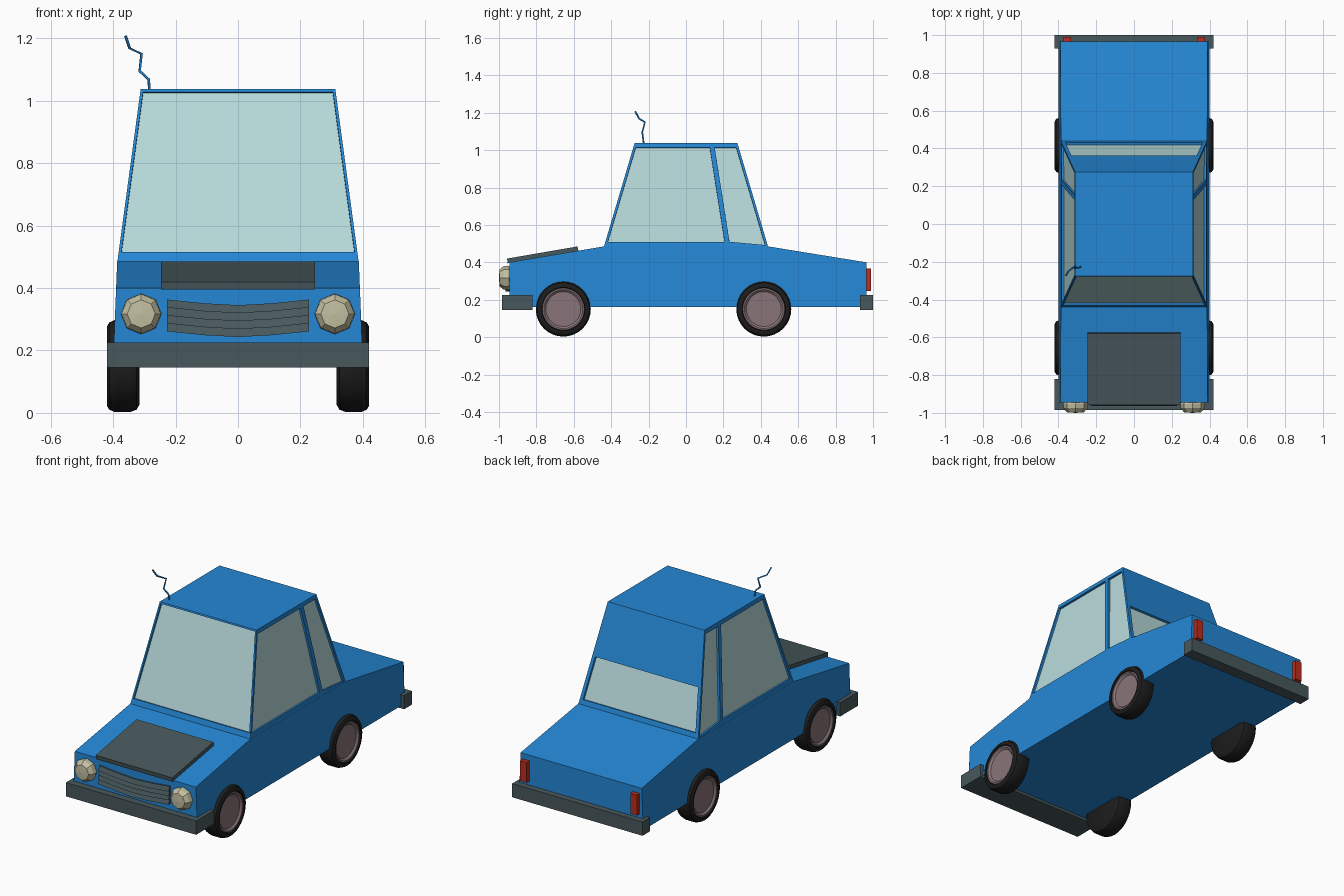
import bpy, bmesh, math
from mathutils import Vector

if "Cube" in bpy.data.objects:
    bpy.data.objects.remove(bpy.data.objects["Cube"])


def material(name, rgb):
    m = bpy.data.materials.new(name)
    m.diffuse_color = (*rgb, 1)
    m.use_nodes = True
    m.node_tree.nodes["Principled BSDF"].inputs["Base Color"].default_value = m.diffuse_color
    return m


BLUE = material("blue_paint", (0.018, 0.245, 0.67))
GLASS = material("pale_glass", (0.48, 0.71, 0.715))
GREY = material("dark_grey_trim", (0.065, 0.098, 0.107))
LAMP = material("cream_lamp", (0.54, 0.52, 0.355))
TYRE = material("black_rubber", (0.012, 0.012, 0.012))
HUB = material("mauve_hub", (0.25, 0.178, 0.188))
RED = material("red_lamp", (0.5, 0.028, 0.014))


def finish(bm, name, *mats, smooth=False):
    bmesh.ops.recalc_face_normals(bm, faces=bm.faces)
    me = bpy.data.meshes.new(name)
    bm.to_mesh(me)
    bm.free()
    for m in mats:
        me.materials.append(m)
    ob = bpy.data.objects.new(name, me)
    bpy.context.collection.objects.link(ob)
    if smooth:
        bpy.ops.object.select_all(action='DESELECT')
        ob.select_set(True)
        bpy.context.view_layer.objects.active = ob
        bpy.ops.object.shade_smooth_by_angle(angle=math.radians(35))
    return ob


def bridge(bm, a, b):
    """Close two matching point loops into a solid."""
    va = [bm.verts.new(p) for p in a]
    vb = [bm.verts.new(p) for p in b]
    bm.faces.new(va)
    bm.faces.new(vb[::-1])
    for i in range(len(va)):
        j = (i + 1) % len(va)
        bm.faces.new((va[i], vb[i], vb[j], va[j]))


def side_profile(bm, pts, width):
    """Side outline (y, z) spanned across x, half width depending on z."""
    bridge(bm, [(-width(z), y, z) for y, z in pts], [(width(z), y, z) for y, z in pts])


def box(name, x0, x1, y0, y1, z0, z1, mat):
    bm = bmesh.new()
    side_profile(bm, [(y0, z0), (y0, z1), (y1, z1), (y1, z0)], lambda z: (x1 - x0) / 2)
    bmesh.ops.translate(bm, verts=bm.verts, vec=((x0 + x1) / 2, 0, 0))
    return finish(bm, name, mat)


def lathe(name, profile, n, place, mat, smooth):
    """Rings of (axial, radius); place maps (axial, u, v) to a position."""
    bm = bmesh.new()
    rings = []
    for a, r in profile:
        if r == 0:
            rings.append([bm.verts.new(place(a, 0, 0))] * n)
        else:
            rings.append([bm.verts.new(place(a, r * math.cos(2 * math.pi * k / n),
                                             r * math.sin(2 * math.pi * k / n))) for k in range(n)])
    for p, q in zip(rings, rings[1:]):
        for k in range(n):
            j = (k + 1) % n
            bm.faces.new(list(dict.fromkeys((p[k], p[j], q[j], q[k]))))
    return finish(bm, name, mat, smooth=smooth)


# Lower body
bm = bmesh.new()
side_profile(bm, [(-0.945, 0.16), (-0.945, 0.40), (-0.44, 0.485), (0.44, 0.485),
                  (0.965, 0.40), (0.965, 0.16)], lambda z: 0.40 - 0.04 * (z - 0.16))
finish(bm, "body", BLUE)

# Cabin with recessed windows
bm = bmesh.new()
side_profile(bm, [(-0.44, 0.48), (-0.275, 1.037), (0.275, 1.037), (0.44, 0.48)],
             lambda z: 0.387 - 0.135 * (z - 0.48))
bmesh.ops.recalc_face_normals(bm, faces=bm.faces)


def split(faces, co, no):
    geom = {g for f in faces for g in (f, *f.edges, *f.verts)}
    bmesh.ops.bisect_plane(bm, geom=list(geom), plane_co=co, plane_no=no)
    bm.normal_update()


split([f for f in bm.faces if abs(f.normal.x) > 0.8], (0, 0.18, 0.76), (0, 0.503, 0.079))
split([f for f in bm.faces if f.normal.y > 0.8], (0, 0, 0.745), (0, 0, 1))


def window(face, margin, low, high):
    bmesh.ops.inset_individual(bm, faces=[face], thickness=margin, use_even_offset=True)
    mid = face.calc_center_median().z
    moves = []
    for e in face.edges:
        a, b = sorted(e.verts, key=lambda v: v.co.z)
        if a.co.z < mid < b.co.z:
            d = (b.co - a.co) / (b.co.z - a.co.z)
            moves += [(a, a.co + d * (low - a.co.z)), (b, b.co + d * (high - b.co.z))]
    for v, p in moves:
        v.co = p
    bm.normal_update()
    bmesh.ops.inset_individual(bm, faces=[face], thickness=0.0005, depth=-0.012)
    face.material_index = 1


for f in list(bm.faces):
    n, z = f.normal.copy(), f.calc_center_median().z
    if abs(n.x) > 0.8:
        window(f, 0.013, 0.51, 1.013)
    elif n.y < -0.8:
        window(f, 0.009, 0.515, 1.028)
    elif n.y > 0.8 and z < 0.745:
        window(f, 0.02, 0.512, 0.743)
finish(bm, "cabin", BLUE, GLASS)

# Bonnet panel
bm = bmesh.new()
side_profile(bm, [(-0.953, 0.395), (-0.957, 0.42), (-0.58, 0.485), (-0.575, 0.46)], lambda z: 0.247)
finish(bm, "bonnet_panel", GREY)

# Bumpers
box("front_bumper", -0.42, 0.42, -0.985, -0.82, 0.145, 0.225, GREY)
box("rear_bumper", -0.42, 0.42, 0.93, 1.0, 0.145, 0.225, GREY)

# Grille of four bowed, tilted slats
bm = bmesh.new()
xs = [-0.227, -0.11, 0, 0.11, 0.227]
bow = [0, -0.012, -0.018, -0.012, 0]
for i in range(4):
    top = 0.363 - 0.0255 * i
    bot = top - 0.0255
    for k in range(4):
        ends = []
        for m in (k, k + 1):
            x, d = xs[m], bow[m]
            ends.append([(x, -0.94, bot + d), (x, -0.94, top + d),
                         (x, -0.953, top + d), (x, -0.964, bot + d)])
        bridge(bm, *ends)
bmesh.ops.remove_doubles(bm, verts=bm.verts, dist=0.0001)
seen = {}
for f in bm.faces:  # drop inner walls between slat segments
    seen.setdefault(tuple(round(c, 4) for c in f.calc_center_median()), []).append(f)
inner = [f for f in bm.faces if abs(f.normal.x) > 0.9 and abs(f.calc_center_median().x) < 0.2]
bmesh.ops.delete(bm, geom=inner, context='FACES_ONLY')
finish(bm, "grille", GREY)

for s, side in ((-1, "left"), (1, "right")):
    # Faceted headlights
    lathe(f"{side}_headlight", [(-0.94, 0.058), (-0.952, 0.065), (-0.975, 0.063), (-0.997, 0.045), (-1.0, 0)],
          8, lambda a, u, v: (s * 0.31 + u, a, 0.317 + v), LAMP, False)
    # Tail lights
    box(f"{side}_tail_light", s * 0.355 - 0.021, s * 0.355 + 0.021, 0.955, 0.99, 0.248, 0.367, RED)
    # Wheels
    for y, end in ((-0.656, "front"), (0.416, "rear")):
        put = lambda a, u, v: (s * a, y + u, 0.15 + v)
        lathe(f"{end}_{side}_tyre",
              [(0.315, 0), (0.315, 0.122), (0.325, 0.14), (0.345, 0.147), (0.395, 0.147),
               (0.412, 0.14), (0.42, 0.127), (0.42, 0.116), (0.40, 0.113)], 32, put, TYRE, True)
        lathe(f"{end}_{side}_hub",
              [(0.40, 0.114), (0.415, 0.112), (0.415, 0.104), (0.405, 0.093), (0.405, 0)],
              32, put, HUB, True)

# Bent aerial
cu = bpy.data.curves.new("aerial", 'CURVE')
cu.dimensions = '3D'
cu.bevel_depth = 0.005
cu.bevel_resolution = 0
cu.use_fill_caps = True
path = [(-0.283, -0.224, 1.02), (-0.286, -0.23, 1.068), (-0.315, -0.234, 1.095),
        (-0.309, -0.22, 1.15), (-0.347, -0.25, 1.168), (-0.36, -0.272, 1.207)]
sp = cu.splines.new('POLY')
sp.points.add(len(path) - 1)
for p, co in zip(sp.points, path):
    p.co = (*co, 1)
cu.materials.append(BLUE)
bpy.context.collection.objects.link(bpy.data.objects.new("aerial", cu))
